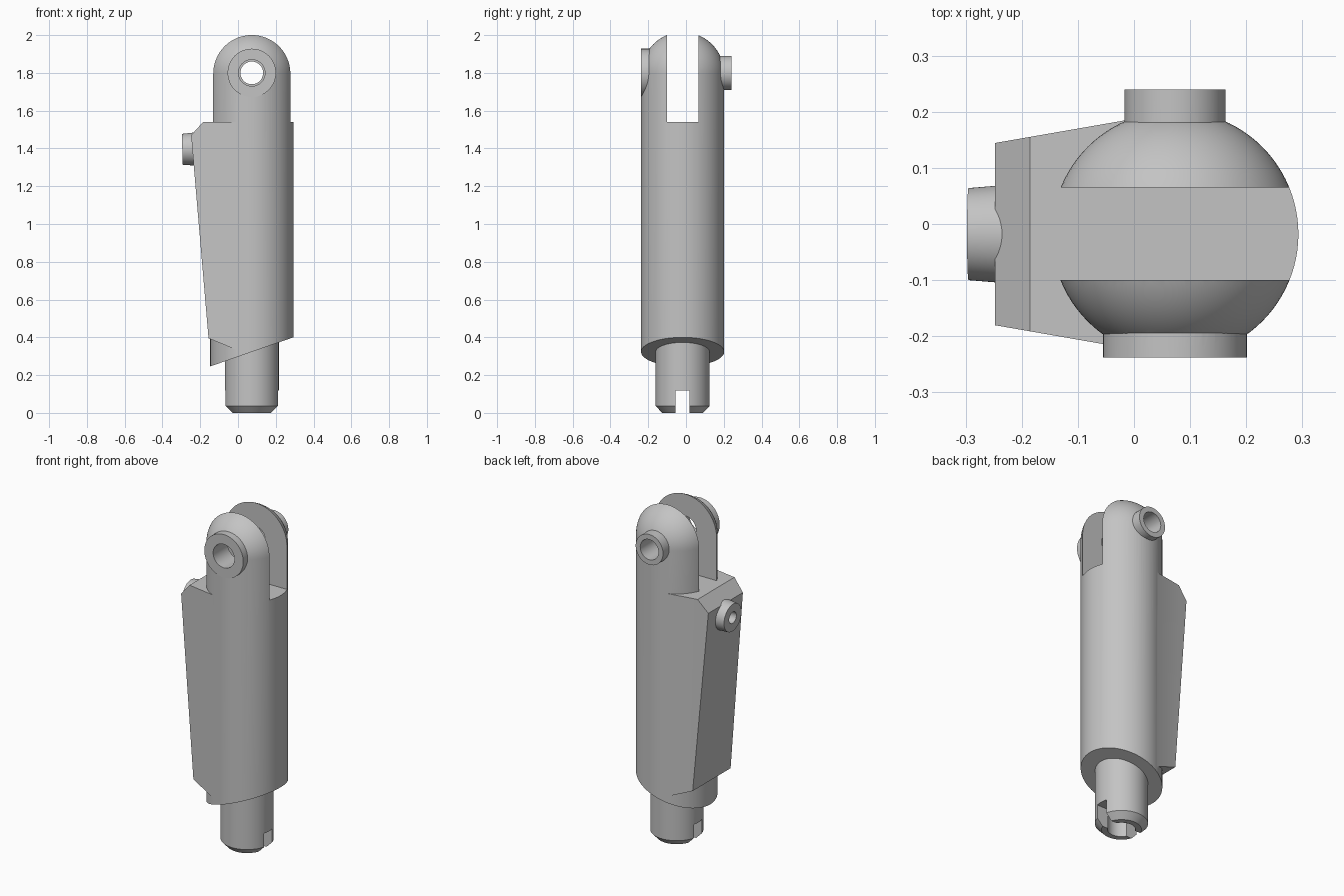
import bpy, bmesh, math
from mathutils import Matrix, Vector

cube = bpy.data.objects.get("Cube")
if cube:
    bpy.data.objects.remove(cube, do_unlink=True)

CX, CY = 0.073, -0.018          # main axis
PIVOT_Z = 1.796                 # clevis pin height
R = 0.22                        # body radius

grey = bpy.data.materials.new("plain_grey")
grey.use_nodes = True
COLOUR = (0.55, 0.55, 0.55, 1)
grey.diffuse_color = COLOUR
grey.node_tree.nodes["Principled BSDF"].inputs["Base Color"].default_value = COLOUR


def finish(name, bm):
    bmesh.ops.recalc_face_normals(bm, faces=bm.faces)
    mesh = bpy.data.meshes.new(name)
    bm.to_mesh(mesh)
    bm.free()
    mesh.materials.append(grey)
    obj = bpy.data.objects.new(name, mesh)
    bpy.context.collection.objects.link(obj)
    return obj


def lathe(name, profile, steps=96):
    """Turn (radius, z) points round the main axis; ends are capped."""
    bm = bmesh.new()
    rings = []
    for r, z in profile:
        if r < 1e-5:
            rings.append([bm.verts.new((CX, CY, z))] * steps)
            continue
        rings.append([bm.verts.new((CX + r * math.cos(a), CY + r * math.sin(a), z))
                      for a in (2 * math.pi * i / steps for i in range(steps))])
    for low, high in zip(rings, rings[1:]):
        for i in range(steps):
            j = (i + 1) % steps
            corners = list(dict.fromkeys((low[i], low[j], high[j], high[i])))
            bm.faces.new(corners)
    for ring in (rings[0], rings[-1]):
        if ring[0] is not ring[1]:
            bm.faces.new(ring)
    return finish(name, bm)


def rod(name, start, end, r1, r2=None, steps=64):
    """Round bar or cone between two points."""
    start, end = Vector(start), Vector(end)
    axis = end - start
    turn = axis.to_track_quat('Z', 'Y').to_matrix().to_4x4()
    bm = bmesh.new()
    bmesh.ops.create_cone(bm, cap_ends=True, segments=steps, radius1=r1,
                          radius2=r1 if r2 is None else r2, depth=axis.length,
                          matrix=Matrix.Translation((start + end) / 2) @ turn)
    return finish(name, bm)


def box(name, low, high):
    low, high = Vector(low), Vector(high)
    bm = bmesh.new()
    bmesh.ops.create_cube(bm, size=1, matrix=Matrix.Translation((low + high) / 2)
                          @ Matrix.Diagonal((*(high - low), 1)))
    return finish(name, bm)


def combine(target, tool, operation='DIFFERENCE'):
    mod = target.modifiers.new("combine", 'BOOLEAN')
    mod.operation, mod.object, mod.solver = operation, tool, 'EXACT'
    bpy.context.view_layer.objects.active = target
    bpy.ops.object.modifier_apply(modifier=mod.name)
    bpy.data.objects.remove(tool, do_unlink=True)


# Round body with domed top
dome = [(R * math.cos(a), PIVOT_Z + R * math.sin(a))
        for a in (math.pi / 2 * i / 24 for i in range(25))]
body = lathe("body", [(R, 0.3)] + dome)
for v in body.data.vertices:    # slanted underside
    if v.co.z < 0.31:
        v.co.z = 0.4 + 0.35 * (v.co.x - CX - R)

# Tapered side fin: side outline, widened towards the body
outline = [(-0.185, 1.54), (-0.248, 1.47), (-0.156, 0.395), (0, 0.33), (0, 1.54)]
bm = bmesh.new()
sides = [[bm.verts.new((x, CY + s * (0.162 + 0.174 * (x + 0.25)), z)) for x, z in outline]
         for s in (-1, 1)]
for side in sides:
    bm.faces.new(side)
for i in range(len(outline)):
    j = (i + 1) % len(outline)
    bm.faces.new((sides[0][i], sides[0][j], sides[1][j], sides[1][i]))
combine(body, finish("fin", bm), 'UNION')

# Pivot bosses on both lugs, and the fin port
combine(body, rod("front_boss", (CX, -0.238, PIVOT_Z + 0.004), (CX, -0.13, PIVOT_Z + 0.004), 0.128), 'UNION')
combine(body, rod("back_boss", (CX, 0.24, PIVOT_Z + 0.004), (CX, 0.1, PIVOT_Z + 0.004), 0.09), 'UNION')
combine(body, rod("port", (-0.295, CY, 1.395), (-0.2, CY, 1.398), 0.082, 0.09), 'UNION')

# Clevis slot, pin holes and port hole
combine(body, box("slot", (-0.4, -0.1, 1.54), (0.5, 0.065, 2.2)))
combine(body, rod("front_hole", (CX, -0.4, PIVOT_Z + 0.004), (CX, 0, PIVOT_Z + 0.004), 0.07))
combine(body, rod("back_hole", (CX, 0, PIVOT_Z + 0.004), (CX, 0.4, PIVOT_Z + 0.004), 0.06))
combine(body, rod("port_hole", (-0.4, CY, 1.395), (-0.17, CY, 1.395), 0.034))

# Lower shaft with chamfered, bored and slotted end
shaft = lathe("lower_shaft", [(0.108, 0), (0.143, 0.037), (0.143, 0.42)])
combine(shaft, rod("bore", (CX, CY, -0.1), (CX, CY, 0.2), 0.075))
combine(shaft, box("key_slot", (-0.4, CY - 0.037, -0.1), (0.5, CY + 0.037, 0.118)))

# Smooth shading with crisp edges
for obj in (body, shaft):
    bpy.ops.object.select_all(action='DESELECT')
    obj.select_set(True)
    bpy.context.view_layer.objects.active = obj
    bpy.ops.object.shade_smooth_by_angle(angle=math.radians(25))
